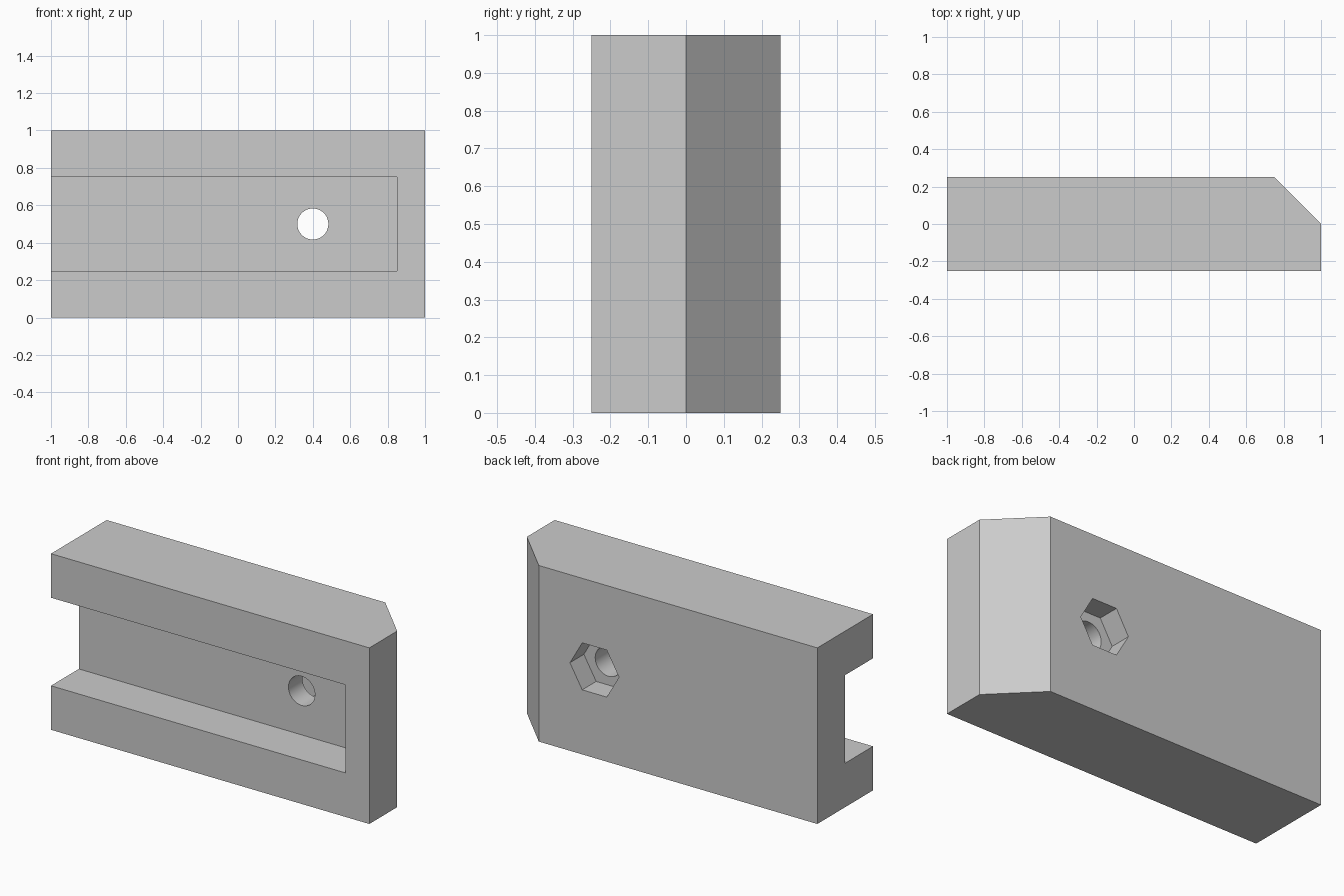
import bpy, bmesh, math
from mathutils import Matrix

cube = bpy.data.objects.get("Cube")
if cube:
    bpy.data.objects.remove(cube, do_unlink=True)

grey = bpy.data.materials.new("plain_grey")
grey.use_nodes = True
colour = (0.6, 0.6, 0.6, 1)
grey.diffuse_color = colour
grey.node_tree.nodes["Principled BSDF"].inputs["Base Color"].default_value = colour


def finish(name, bm):
    bmesh.ops.recalc_face_normals(bm, faces=bm.faces)
    mesh = bpy.data.meshes.new(name)
    bm.to_mesh(mesh)
    bm.free()
    mesh.materials.append(grey)
    obj = bpy.data.objects.new(name, mesh)
    bpy.context.collection.objects.link(obj)
    return obj


def prism(name, outline, z0, z1):
    """Extrude an outline in x and y from z0 up to z1."""
    bm = bmesh.new()
    face = bm.faces.new([bm.verts.new((x, y, z0)) for x, y in outline])
    new = bmesh.ops.extrude_face_region(bm, geom=[face])["geom"]
    bmesh.ops.translate(bm, vec=(0, 0, z1 - z0),
                        verts=[v for v in new if isinstance(v, bmesh.types.BMVert)])
    return finish(name, bm)


def bore(name, x, sides, radius, y0, y1):
    """Round or hexagonal cutter along y, with corners pointing along x."""
    bm = bmesh.new()
    bmesh.ops.create_cone(bm, cap_ends=True, segments=sides, radius1=radius,
                          radius2=radius, depth=y1 - y0)
    turn = Matrix.Rotation(math.radians(90), 4, 'X')
    spin = Matrix.Rotation(math.radians(90), 4, 'Z')  # corners from y to x
    place = Matrix.Translation((x, (y0 + y1) / 2, 0.5))
    bm.transform(place @ turn @ spin)
    return finish(name, bm)


# Block with one chamfered back corner
block = prism("slotted_block", [(-1, -0.25), (1, -0.25), (1, 0), (0.75, 0.25), (-1, 0.25)], 0, 1)

# Front channel, open at one end
cutters = [prism("channel_cutter", [(-1.2, -0.4), (0.85, -0.4), (0.85, 0), (-1.2, 0)], 0.25, 0.75)]

# Bolt holes and hexagonal nut pockets in the back
for x in (-0.7, 0.4):
    cutters.append(bore("nut_pocket_cutter", x, 6, 0.154, 0.125, 0.4))
    cutters.append(bore("bolt_hole_cutter", x, 48, 0.083, -0.1, 0.35))

bpy.ops.object.select_all(action='DESELECT')
bpy.context.view_layer.objects.active = block
block.select_set(True)
for cutter in cutters:
    cutter.hide_render = True
    mod = block.modifiers.new("cut", 'BOOLEAN')
    mod.operation = 'DIFFERENCE'
    mod.solver = 'EXACT'
    mod.object = cutter
    bpy.ops.object.modifier_apply(modifier=mod.name)
    bpy.data.objects.remove(cutter, do_unlink=True)

bpy.ops.object.shade_smooth_by_angle(angle=math.radians(30))
